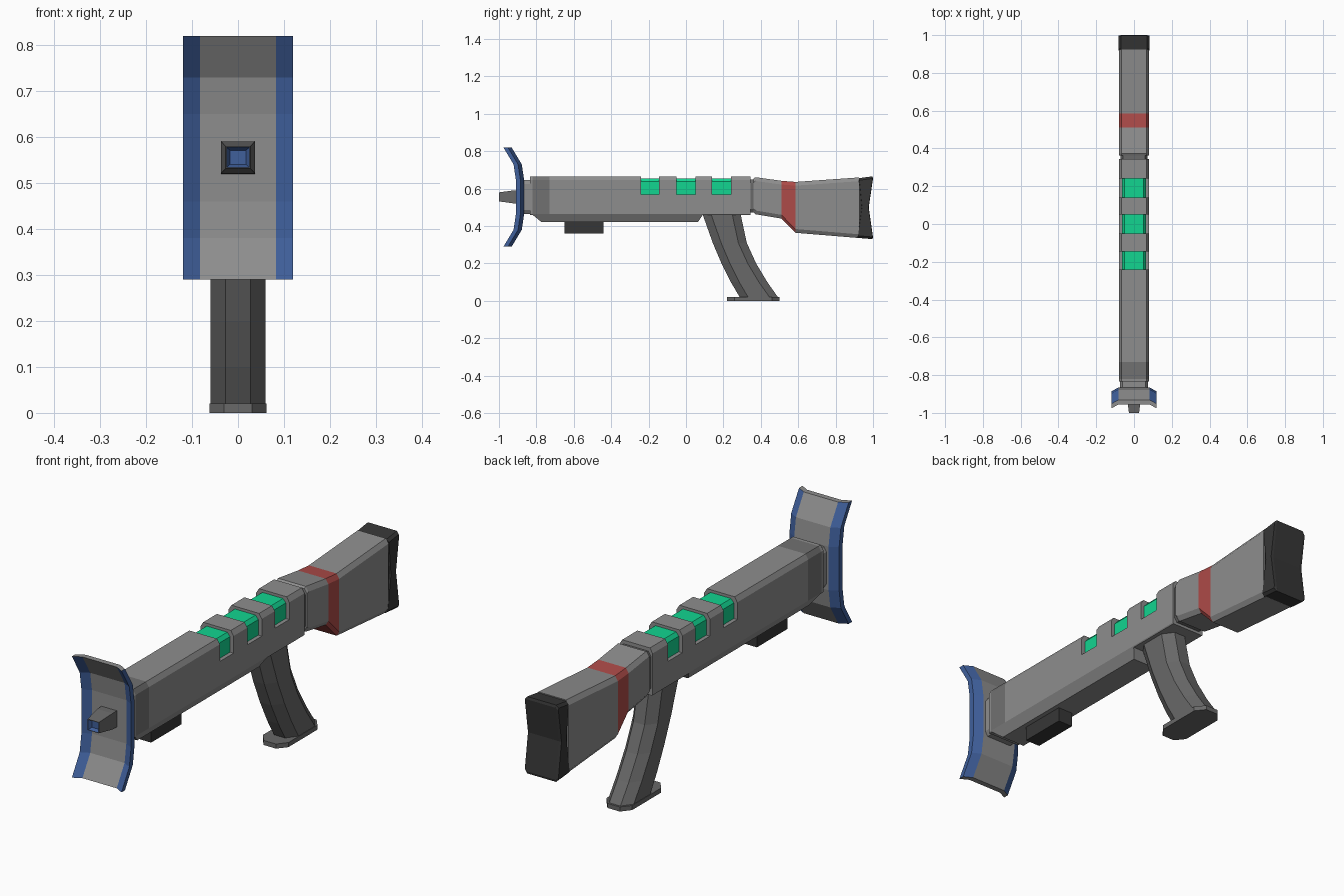
import bpy, bmesh

if "Cube" in bpy.data.objects:
    bpy.data.objects.remove(bpy.data.objects["Cube"])

def mat(name, r, g, b):
    m = bpy.data.materials.new(name)
    m.diffuse_color = (r, g, b, 1)
    m.use_nodes = True
    m.node_tree.nodes["Principled BSDF"].inputs["Base Color"].default_value = m.diffuse_color
    return m

GREY = mat("grey", 0.27, 0.27, 0.27)
BAND = mat("band_grey", 0.165, 0.165, 0.165)
DARK = mat("grip_grey", 0.14, 0.14, 0.14)
BLACK = mat("near_black", 0.037, 0.037, 0.037)
BLUE = mat("blue", 0.05, 0.115, 0.33)
RED = mat("red", 0.42, 0.07, 0.065)
GREEN = mat("green", 0.006, 0.66, 0.28)

def loft(name, rings, mats, rule=None, caps=True):
    """Skin closed rings of 3D points; rule(ring index, point index, centre) picks the material."""
    bm = bmesh.new()
    vs = [[bm.verts.new(p) for p in r] for r in rings]
    n = len(rings[0])
    for i in range(len(rings) - 1):
        for j in range(n):
            k = (j + 1) % n
            f = bm.faces.new((vs[i][j], vs[i][k], vs[i + 1][k], vs[i + 1][j]))
            if rule:
                f.material_index = rule(i, j, f.calc_center_median())
    if caps:
        for i, r in ((0, vs[0]), (len(rings) - 1, vs[-1])):
            f = bm.faces.new(r)
            if rule:
                f.material_index = rule(i, -1, f.calc_center_median())
    bmesh.ops.remove_doubles(bm, verts=bm.verts, dist=1e-5)
    bmesh.ops.recalc_face_normals(bm, faces=bm.faces)
    me = bpy.data.meshes.new(name)
    bm.to_mesh(me)
    bm.free()
    for m in mats:
        me.materials.append(m)
    ob = bpy.data.objects.new(name, me)
    bpy.context.collection.objects.link(ob)
    return ob

def ring_y(y, half):
    """Mirrored cross-section at y from (x, z) points listed bottom to top."""
    return [(x, y, z) for x, z in half] + [(-x, y, z) for x, z in reversed(half)]

def box_ring(y, w, z0, z1, c=0.013, cz=0.02):
    return ring_y(y, [(w - c, z0), (w, z0 + cz), (w, z1 - cz), (w - c, z1)])

# Main body: chamfered section, stepped in at the three light notches
def body_ring(y, belly, notch=False):
    low = [(0.055, 0.423), (0.08, 0.465)] if belly else [(0.077, 0.46), (0.08, 0.465)]
    if notch:
        up = [(0.08, 0.57), (0.063, 0.57), (0.063, 0.638), (0.05, 0.654)]
    else:
        up = [(0.08, 0.57), (0.08, 0.57), (0.08, 0.645), (0.067, 0.666)]
    return ring_y(y, low + up)

LIGHTS = [(-0.24, -0.145), (-0.05, 0.05), (0.14, 0.24)]
rings = [body_ring(-0.835, False), body_ring(-0.82, False), body_ring(-0.775, True), body_ring(-0.73, True)]
for a, b in LIGHTS:
    belly = b < 0.1
    if not belly:
        rings += [body_ring(0.065, True), body_ring(0.09, False)]
    rings += [body_ring(a, belly), body_ring(a, belly, True), body_ring(b, belly, True), body_ring(b, belly)]
rings.append(body_ring(0.345, False))

def body_rule(i, j, c):
    if -0.825 < c.y < -0.73 and c.z > 0.465:
        return 1
    lit = any(a + 0.01 < c.y < b - 0.01 for a, b in LIGHTS)
    return 2 if lit and j in (3, 4, 5, 6, 7) else 0

loft("body", rings, [GREY, BAND, GREEN], body_rule)

# Necks joining the body to the shield and the stock
loft("front_neck", [box_ring(y, 0.073, 0.465, 0.645) for y in (-0.89, -0.83)], [GREY])
loft("rear_neck", [box_ring(y, 0.072, 0.472, 0.65) for y in (0.34, 0.375)], [DARK])

# Front shield: bent plate with flared blue side flaps
levels = [(-0.932, 0.29), (-0.878, 0.38), (-0.866, 0.46), (-0.866, 0.65), (-0.878, 0.73), (-0.932, 0.82)]
T = 0.024
across = [(-0.12, -0.02), (-0.083, 0), (0.083, 0), (0.12, -0.02)]
rings = [[(x, y + d, z) for x, d in across] + [(x, y + d - T, z) for x, d in reversed(across)]
         for y, z in levels]
shield = loft("front_shield", rings, [GREY, BLUE], lambda i, j, c: int(abs(c.x) > 0.09))

# Muzzle: tapered block with a recessed blue tip
def rect(y, w, h, zc=0.556):
    return [(-w, y, zc - h), (w, y, zc - h), (w, y, zc + h), (-w, y, zc + h)]
loft("muzzle", [rect(-0.88, 0.037, 0.036), rect(-0.92, 0.037, 0.035), rect(-1.0, 0.027, 0.024),
                rect(-1.0, 0.025, 0.022), rect(-0.985, 0.017, 0.015)], [DARK, BLUE],
     lambda i, j, c: int(i >= 3))

# Block under the body
loft("under_block", [rect(-0.65, 0.035, 0.035, 0.395), rect(-0.44, 0.035, 0.035, 0.395)], [BLACK])

# Stock with a red band
stock = [(0.362, 0.472, 0.655), (0.372, 0.463, 0.661), (0.51, 0.44, 0.642), (0.585, 0.364, 0.636), (0.925, 0.336, 0.66)]
loft("stock", [box_ring(y, 0.08, a, b) for y, a, b in stock], [GREY, RED],
     lambda i, j, c: int(0.51 < c.y < 0.585))

# Butt pad: side profile lofted across x, with bevelled flanks
pad = [(0.917, 0.337), (0.997, 0.33), (1.0, 0.34), (0.977, 0.5), (1.0, 0.655), (0.997, 0.666), (0.925, 0.656), (0.94, 0.5)]
def pad_ring(x, s):
    return [(x, 0.955 + (y - 0.955) * s, 0.5 + (z - 0.5) * s) for y, z in pad]
loft("butt_pad", [pad_ring(-0.081, 0.93), pad_ring(-0.07, 1), pad_ring(0.07, 1), pad_ring(0.081, 0.93)], [BLACK])
loft("pad_joint", [box_ring(y, 0.073, 0.345, 0.65) for y in (0.92, 0.95)], [BLACK])

# Grip: curved, eight-sided section swept downward
def oct_ring(z, y0, y1, w=0.06, n=0.027, c=0.045):
    half = [(n, y0), (w, y0 + c), (w, y1 - c), (n, y1)]
    return [(x, y, z) for x, y in half] + [(-x, y, z) for x, y in reversed(half)]
grip = [(0.475, 0.085, 0.29), (0.44, 0.097, 0.297), (0.31, 0.143, 0.325), (0.2, 0.19, 0.375), (0.1, 0.24, 0.435), (0.015, 0.29, 0.495)]
loft("grip", [oct_ring(*g) for g in grip], [DARK])
loft("grip_base", [oct_ring(z, 0.22, 0.5, 0.062, 0.03, 0.04) for z in (0, 0.02)], [DARK])
